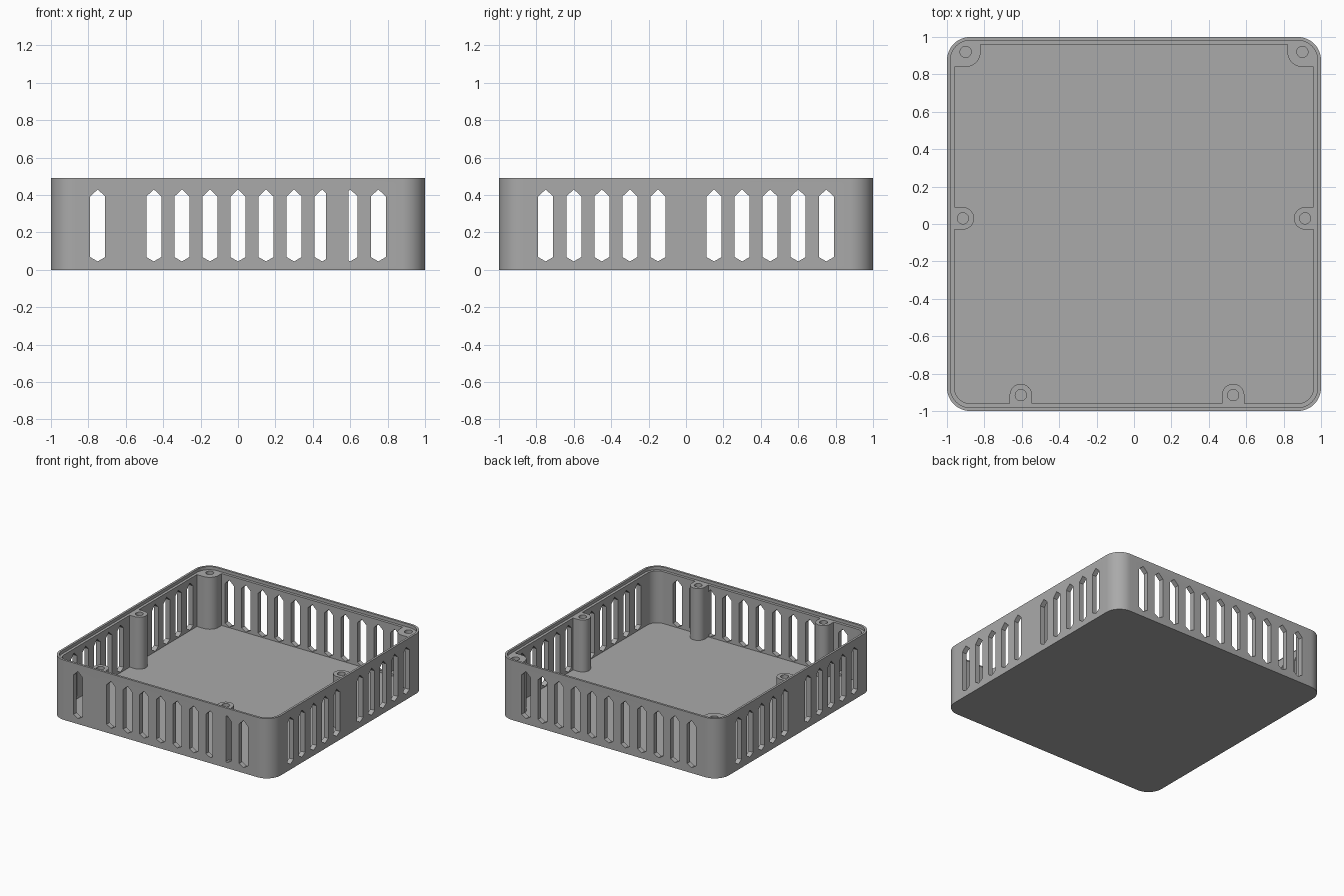
import bpy
import bmesh
from math import sin, cos, pi, radians
from mathutils import Matrix

if "Cube" in bpy.data.objects:
    bpy.data.objects.remove(bpy.data.objects["Cube"])

HEIGHT, LEDGE, FLOOR = 0.49, 0.465, 0.04
RADIUS, WALL, LIP = 0.125, 0.04, 0.018

grey = bpy.data.materials.new("plain_grey")
grey.use_nodes = True
colour = (0.4, 0.4, 0.4, 1)
grey.diffuse_color = colour
grey.node_tree.nodes["Principled BSDF"].inputs["Base Color"].default_value = colour


def arc(cx, cy, r, start, end, steps):
    angles = [start + (end - start) * i / steps for i in range(steps + 1)]
    return [(cx + r * cos(a), cy + r * sin(a)) for a in angles]


def rounded_square(half, r):
    c = half - r
    points = []
    for i, (sx, sy) in enumerate([(1, 1), (-1, 1), (-1, -1), (1, -1)]):
        points += arc(sx * c, sy * c, r, i * pi / 2, (i + 1) * pi / 2, 12)
    return points


def add_prism(bm, points, z0, z1, matrix=Matrix()):
    base = bm.faces.new([bm.verts.new(matrix @ Matrix.Translation((x, y, z0)).translation)
                         for x, y in points])
    shift = (matrix.to_3x3() @ Matrix.Translation((0, 0, z1 - z0)).translation)
    top = bmesh.ops.extrude_face_region(bm, geom=[base])["geom"]
    bmesh.ops.translate(bm, vec=shift, verts=[v for v in top if isinstance(v, bmesh.types.BMVert)])


def make_object(name, bm):
    bmesh.ops.recalc_face_normals(bm, faces=bm.faces)
    mesh = bpy.data.meshes.new(name)
    bm.to_mesh(mesh)
    bm.free()
    mesh.materials.append(grey)
    obj = bpy.data.objects.new(name, mesh)
    bpy.context.collection.objects.link(obj)
    return obj


def prism_object(name, points, z0, z1):
    bm = bmesh.new()
    add_prism(bm, points, z0, z1)
    return make_object(name, bm)


def cut(target, cutter):
    mod = target.modifiers.new("cut", "BOOLEAN")
    mod.operation, mod.solver, mod.object = "DIFFERENCE", "EXACT", cutter
    cutter.hide_render = True
    bpy.context.view_layer.objects.active = target
    bpy.ops.object.modifier_apply(modifier=mod.name)


# Tray block, main cavity and the shallow rebate for the lid
tray = prism_object("tray", rounded_square(1, RADIUS), 0, HEIGHT)
cavity = prism_object("cavity_cutter", rounded_square(1 - WALL, RADIUS - WALL), FLOOR, LEDGE + 0.01)
rebate = prism_object("rebate_cutter", rounded_square(1 - LIP, RADIUS - LIP), LEDGE, 0.6)

# Screw posts left standing against the walls: position and outward direction
wall_posts = [(-0.605, -0.915, -pi / 2), (0.53, -0.915, -pi / 2),
              (-0.915, 0.03, pi), (0.915, 0.03, 0)]
corner_posts = [(-0.9, 0.92, -1), (0.9, 0.92, 1)]
posts, holes = bmesh.new(), bmesh.new()
for x, y, turn in wall_posts:
    outline = arc(0, 0, 0.06, pi / 2, 3 * pi / 2, 16) + [(0.3, -0.06), (0.3, 0.06)]
    add_prism(posts, outline, -0.1, 0.8, Matrix.Translation((x, y, 0)) @ Matrix.Rotation(turn, 4, "Z"))
for x, y, side in corner_posts:
    outline = arc(0, 0, 0.08, pi, 3 * pi / 2, 10) + [(0.3, -0.08), (0.3, 0.3), (-0.08, 0.3)]
    add_prism(posts, [(x + side * u, y + v) for u, v in outline], -0.1, 0.8)
for x, y, _ in wall_posts + corner_posts:
    add_prism(holes, arc(x, y, 0.03, 0, 2 * pi * 23 / 24, 23), FLOOR, 0.6)
posts = make_object("post_shapes", posts)
holes = make_object("screw_hole_cutter", holes)

# Pointed vent slots repeated on all four walls
slots = bmesh.new()
slot = [(0, 0.045), (0.04, 0.068), (0.04, 0.392), (0, 0.43), (-0.04, 0.392), (-0.04, 0.068)]
upright = Matrix.Rotation(pi / 2, 4, "X")
for wall in range(4):
    turn = Matrix.Rotation(wall * pi / 2, 4, "Z")
    for i in range(-5, 6):
        if i == 0 and wall in (1, 3):
            continue
        add_prism(slots, slot, 0.9, 1.1, turn @ Matrix.Translation((i * 0.15, 0, 0)) @ upright)
slots = make_object("vent_slot_cutter", slots)

# Protect the posts, then carve the tray
cut(cavity, posts)
cut(slots, posts)
cutters = [cavity, rebate, slots, holes]
for cutter in cutters:
    cut(tray, cutter)
for helper in cutters + [posts]:
    bpy.data.objects.remove(helper)

# Smooth the rounded corners, keep the edges crisp
bpy.ops.object.select_all(action="DESELECT")
tray.select_set(True)
bpy.context.view_layer.objects.active = tray
bpy.ops.object.shade_smooth_by_angle(angle=radians(30))
